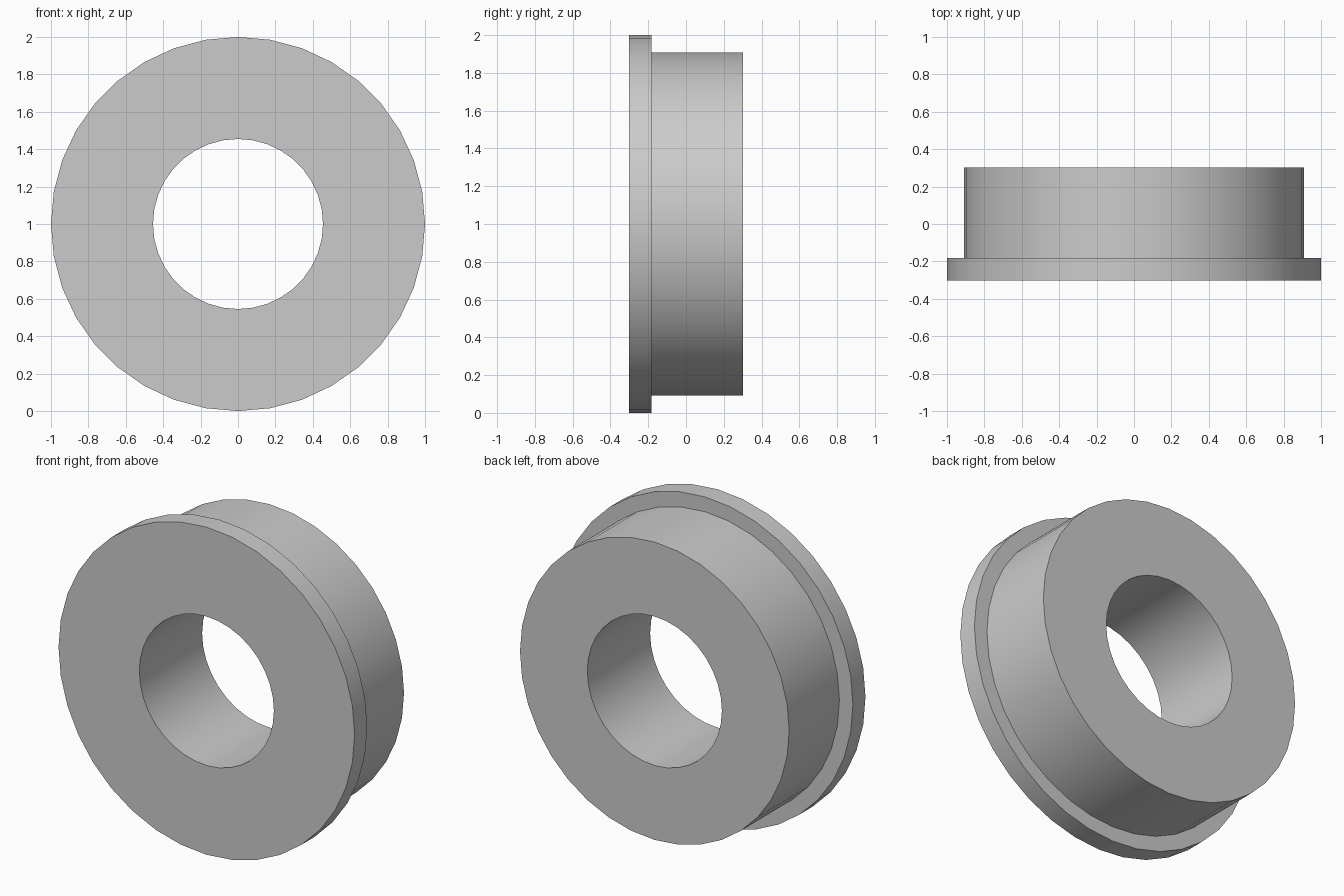
import bpy
import bmesh
import math
from mathutils import Matrix, Vector

cube = bpy.data.objects.get("Cube")
if cube:
    bpy.data.objects.remove(cube, do_unlink=True)

SIDES = 36
HALF = 10 / 33
CENTRE = Vector((0, 0, 1))

# Plain grey metal
steel = bpy.data.materials.new("grey_metal")
steel.use_nodes = True
grey = (0.6, 0.6, 0.6, 1)
steel.diffuse_color = grey
steel.node_tree.nodes["Principled BSDF"].inputs["Base Color"].default_value = grey

# Closed cross-section as (radius, y): bore, body, shoulder, flange
BORE, BODY, FLANGE, SHOULDER = 5 / 11, 10 / 11, 1.0, -2 / 11
profile = [(BORE, -HALF), (FLANGE, -HALF), (FLANGE, SHOULDER),
           (BODY, SHOULDER), (BODY, HALF), (BORE, HALF)]

# Revolve the cross-section about the y axis
bm = bmesh.new()
verts = [bm.verts.new(CENTRE + Vector((r, y, 0))) for r, y in profile]
edges = [bm.edges.new((a, b)) for a, b in zip(verts, verts[1:] + verts[:1])]
bmesh.ops.spin(bm, geom=verts + edges, cent=CENTRE, axis=(0, 1, 0),
               angle=math.tau, steps=SIDES, use_merge=True)
bmesh.ops.remove_doubles(bm, verts=bm.verts, dist=1e-4)
bmesh.ops.recalc_face_normals(bm, faces=bm.faces)

mesh = bpy.data.meshes.new("flanged_ring")
bm.to_mesh(mesh)
bm.free()
mesh.materials.append(steel)
ring = bpy.data.objects.new("flanged_ring", mesh)
bpy.context.collection.objects.link(ring)

# Smooth round walls, sharp rims
bpy.ops.object.select_all(action="DESELECT")
ring.select_set(True)
bpy.context.view_layer.objects.active = ring
bpy.ops.object.shade_smooth_by_angle(angle=math.radians(30))
